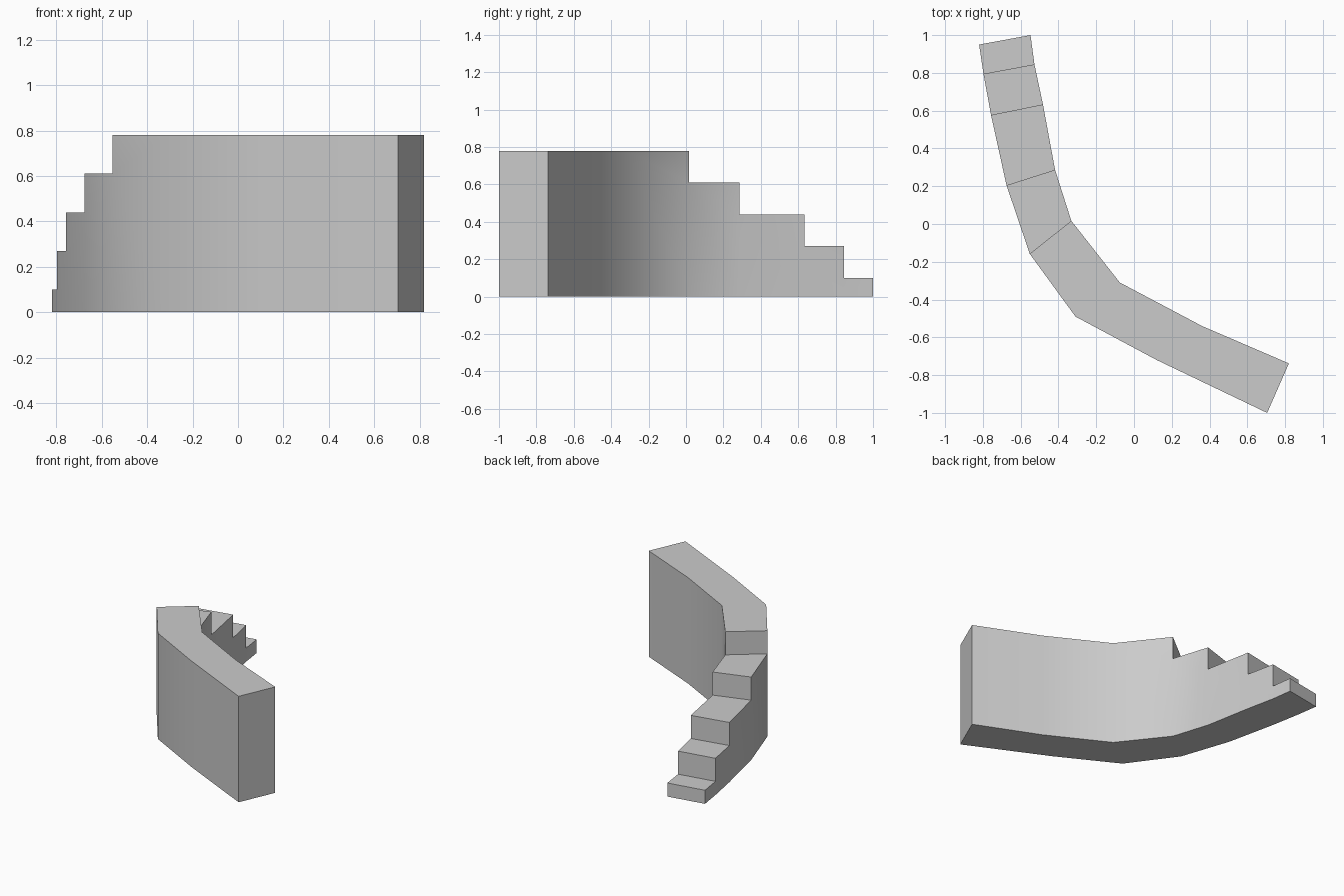
import bpy, bmesh, math

cube = bpy.data.objects.get("Cube")
if cube:
    bpy.data.objects.remove(cube, do_unlink=True)

# Plan outline of the curved stair, as matching points along both edges
outer = [(-.82, .95), (-.797, .795), (-.757, .577), (-.675, .205),
         (-.552, -.158), (-.31, -.49), (.12, -.72), (.705, -1)]
inner = [(-.548, 1), (-.527, .845), (-.482, .633), (-.418, .287),
         (-.332, .017), (-.075, -.31), (.36, -.54), (.82, -.738)]
RISE = .17
sections = len(outer) - 1
# Four low steps, then the long landing at full height
tops = [.1 + RISE * min(i, 4) for i in range(sections)]

bm = bmesh.new()
cache = {}


def vert(edge, i, z):
    key = (edge is inner, i, round(z, 3))
    if key not in cache:
        cache[key] = bm.verts.new((*edge[i], z))
    return cache[key]


def across(i, z0, j, z1):
    """Face spanning from the outer edge to the inner edge."""
    bm.faces.new((vert(outer, i, z0), vert(inner, i, z0),
                  vert(inner, j, z1), vert(outer, j, z1)))


for i, top in enumerate(tops):
    low = tops[i - 1] if i else 0
    # Side walls, sharing the lower neighbour's corner
    for edge in (outer, inner):
        levels = [top, low, 0] if 0 < low < top else [top, 0]
        wall = [vert(edge, i, z) for z in levels]
        wall += [vert(edge, i + 1, 0), vert(edge, i + 1, top)]
        bm.faces.new(wall)
    # Tread, underside and riser
    across(i, top, i + 1, top)
    across(i, 0, i + 1, 0)
    if low < top:
        across(i, low, i, top)
# End wall of the landing
across(sections, 0, sections, tops[-1])
bmesh.ops.recalc_face_normals(bm, faces=bm.faces)

mesh = bpy.data.meshes.new("curved_stair")
bm.to_mesh(mesh)
bm.free()
stair = bpy.data.objects.new("curved_stair", mesh)
bpy.context.collection.objects.link(stair)

# Plain stone grey
grey = bpy.data.materials.new("light_grey")
grey.use_nodes = True
grey.diffuse_color = (.6, .6, .6, 1)
grey.node_tree.nodes["Principled BSDF"].inputs["Base Color"].default_value = (.6, .6, .6, 1)
mesh.materials.append(grey)

# Smooth curved walls, crisp step edges
bpy.context.view_layer.objects.active = stair
stair.select_set(True)
bpy.ops.object.shade_smooth_by_angle(angle=math.radians(35))
